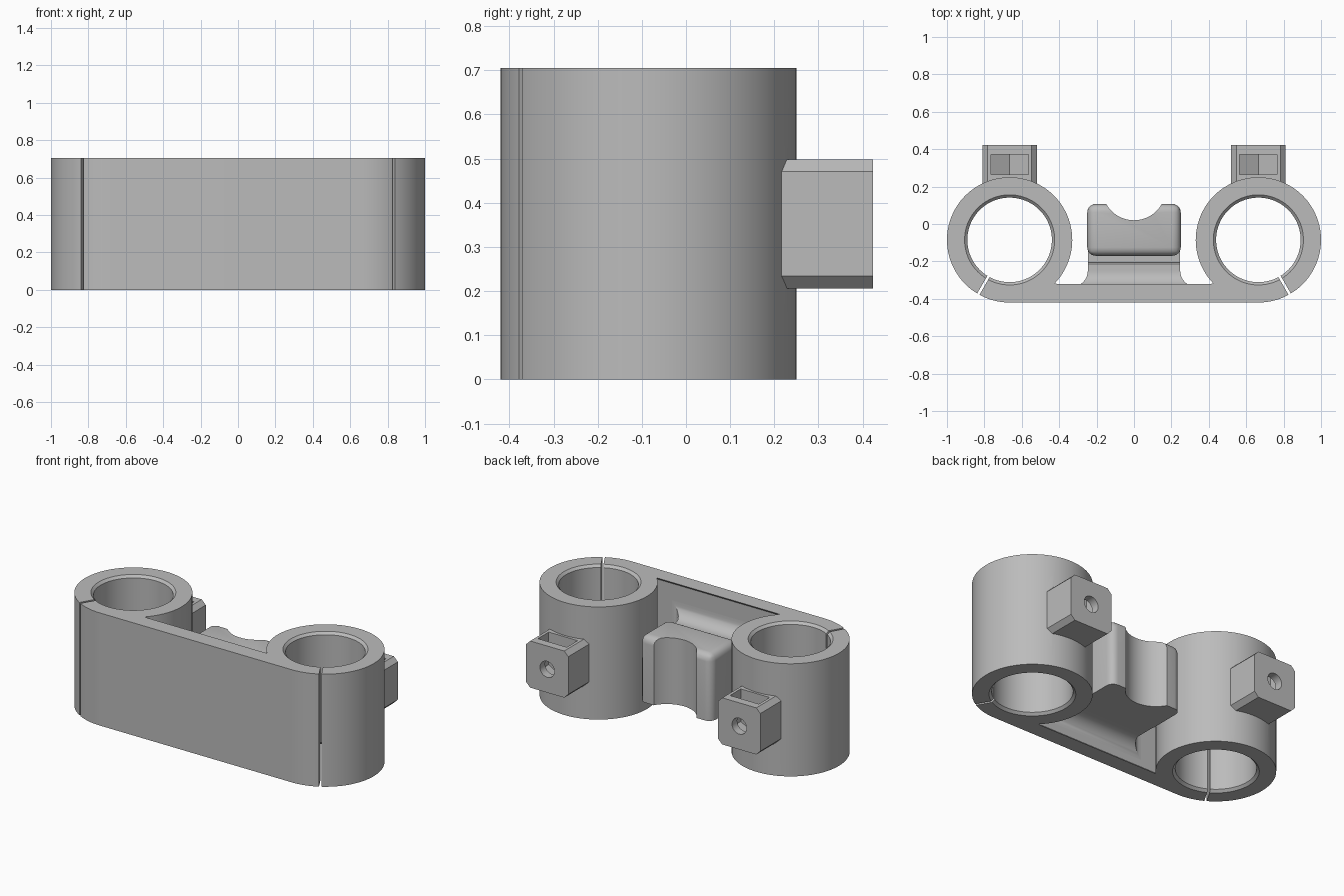
import bpy, bmesh
from math import pi, sin, cos, sqrt, atan2
from mathutils import Matrix

cube = bpy.data.objects.get("Cube")
if cube:
    bpy.data.objects.remove(cube, do_unlink=True)

# Main dimensions
H = 0.705                      # overall height
CX, CY = 0.665, -0.085         # clamp ring centre
R, BORE = 0.335, 0.226         # ring radii
PLATE_IN = -0.335              # inner face of the bridge plate
CH = 0.015                     # edge chamfer
MID = H / 2                    # screw height

grey = bpy.data.materials.new("plain_grey")
grey.use_nodes = True
colour = (0.5, 0.5, 0.5, 1)
grey.diffuse_color = colour
grey.node_tree.nodes["Principled BSDF"].inputs["Base Color"].default_value = colour


def finish(name, bm):
    bmesh.ops.recalc_face_normals(bm, faces=bm.faces)
    me = bpy.data.meshes.new(name)
    bm.to_mesh(me)
    bm.free()
    me.materials.append(grey)
    ob = bpy.data.objects.new(name, me)
    bpy.context.collection.objects.link(ob)
    return ob


def loft(rings):
    """Closed solid through rings that share one point count."""
    bm = bmesh.new()
    loops = [[bm.verts.new(p) for p in ring] for ring in rings]
    n = len(loops[0])
    for a, b in zip(loops, loops[1:]):
        for i in range(n):
            j = (i + 1) % n
            bm.faces.new((a[i], a[j], b[j], b[i]))
    bm.faces.new(loops[0])
    bm.faces.new(loops[-1])
    return bm


def prism_z(pts, lo, hi):
    return loft([[(x, y, h) for x, y in pts] for h in (lo, hi)])


def prism_y(pts, lo, hi):
    return loft([[(x, h, z) for x, z in pts] for h in (lo, hi)])


def circle(x, y, r, n=96):
    return [(x + r * cos(2 * pi * i / n), y + r * sin(2 * pi * i / n)) for i in range(n)]


def boolean(target, tool, op):
    mod = target.modifiers.new(op, "BOOLEAN")
    mod.operation, mod.solver, mod.object = op, "EXACT", tool
    bpy.context.view_layer.objects.active = target
    bpy.ops.object.modifier_apply(modifier=mod.name)
    bpy.data.objects.remove(tool, do_unlink=True)


# Body outline: two ring arcs joined by the straight bridge plate
notch = atan2(PLATE_IN - CY, -sqrt(R ** 2 - (PLATE_IN - CY) ** 2)) + 2 * pi
N = 80
arc = [-pi / 2 + (notch + pi / 2) * i / N for i in range(N + 1)]
half = [(CX + R * cos(a), CY + R * sin(a)) for a in arc]
outline = half + [(-x, y) for x, y in reversed(half)]
bm = prism_z(outline, 0, H)
rim = [e for e in bm.edges if abs(e.verts[0].co.z - e.verts[1].co.z) < 1e-5]
bmesh.ops.bevel(bm, geom=rim, offset=CH, segments=1, affect="EDGES")
body = finish("clamp_body", bm)

for s in (1, -1):
    x = s * CX
    # Screw block with chamfered long edges
    w, c = 0.146, 0.028
    octagon = [(x + sx * a, MID + sz * b) for sx, sz, flip in
               ((1, 1, 0), (-1, 1, 1), (-1, -1, 0), (1, -1, 1))
               for a, b in (((w, w - c), (w - c, w))[::-1] if flip else ((w, w - c), (w - c, w)))]
    boolean(body, finish("screw_block", prism_y(octagon, 0.18, 0.423)), "UNION")
    # Chamfered bore
    steps = [(-0.02, BORE + CH + 0.02), (CH, BORE), (H - CH, BORE), (H + 0.02, BORE + CH + 0.02)]
    bore = loft([[(px, py, z) for px, py in circle(x, CY, r)] for z, r in steps])
    boolean(body, finish("bore_cutter", bore), "DIFFERENCE")
    # Radial slit through the ring wall
    slit = bmesh.new()
    bmesh.ops.create_cube(slit, size=1)
    bmesh.ops.transform(slit, verts=slit.verts,
                        matrix=Matrix.Translation((x, CY, MID))
                        @ Matrix.Rotation(-pi / 2 + s * pi / 6, 4, "Z")
                        @ Matrix.Translation((0.28, 0, 0))
                        @ Matrix.Diagonal((0.2, 0.014, 1, 1)))
    boolean(body, finish("slit_cutter", slit), "DIFFERENCE")
    # Nut pocket with a pointed floor, open at the top
    nw = 0.1
    tip = nw / cos(pi / 6)
    pocket = [(x - nw, 0.6), (x - nw, MID - tip / 2), (x, MID - tip),
              (x + nw, MID - tip / 2), (x + nw, 0.6)]
    boolean(body, finish("nut_cutter", prism_y(pocket, 0.265, 0.372)), "DIFFERENCE")
    # Screw hole through to the bore
    boolean(body, finish("screw_cutter", prism_y(circle(x, MID, 0.05, 40), 0.05, 0.5)), "DIFFERENCE")

# Neck flaring into the plate, with a shallow groove next to the cradle
LOW, TOP, NECK_TOP, HX, FL = 0.145, 0.56, 0.5, 0.247, 0.085
stations = [(PLATE_IN - 0.02, FL, NECK_TOP)]
for i in range(11):
    t = i / 10 * pi / 2
    stations.append((PLATE_IN + FL * (1 - cos(t)), FL * (1 - sin(t)), NECK_TOP))
stations += [(-0.215, 0, NECK_TOP), (-0.207, 0, NECK_TOP - 0.01),
             (-0.205, 0, NECK_TOP - 0.04), (-0.14, 0, NECK_TOP - 0.04)]
rings = []
for y, e, top in stations:
    a, lo, hi = HX + e, LOW - e, top + e
    rings.append([(-a, y, lo), (a, y, lo), (a, y, hi), (-a, y, hi)])
neck = finish("cradle_neck", loft(rings))

# Cradle block with rounded edges and a cylindrical seat
bm = prism_z([(-0.25, -0.17), (0.25, -0.17), (0.25, 0.107), (-0.25, 0.107)], LOW, TOP)
soft = [e for e in bm.edges if max(v.co.z for v in e.verts) > MID]
bmesh.ops.bevel(bm, geom=soft, offset=0.045, segments=6, profile=0.5, affect="EDGES")
cradle = finish("cradle", bm)
boolean(cradle, finish("seat_cutter", prism_z(circle(0, 0.19, 0.17), 0, 1)), "DIFFERENCE")

# Smooth curved walls, crisp edges
for ob in (body, neck, cradle):
    bpy.ops.object.select_all(action="DESELECT")
    ob.select_set(True)
    bpy.context.view_layer.objects.active = ob
    bpy.ops.object.shade_smooth_by_angle(angle=pi / 6)
